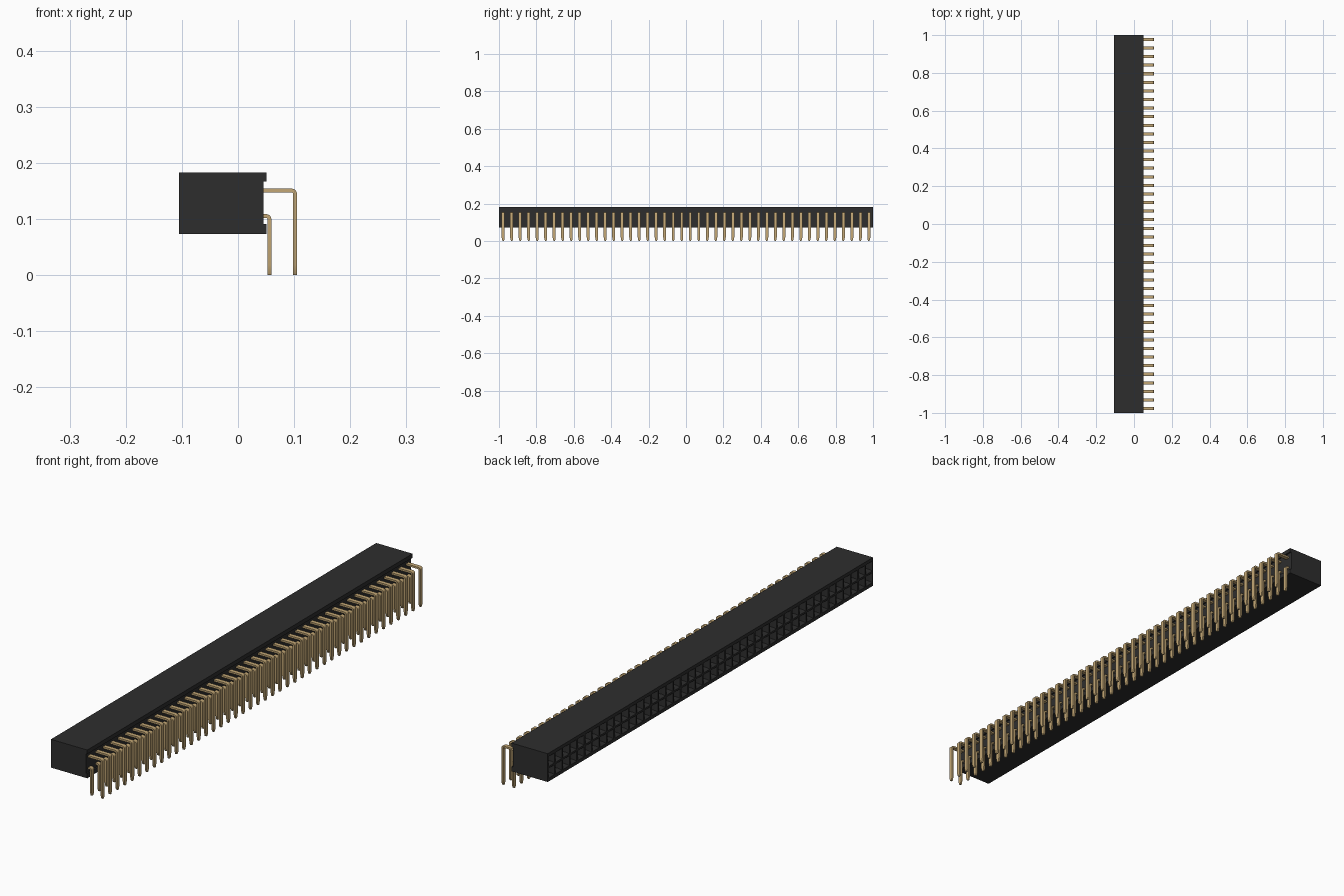
import bpy, bmesh, math
from mathutils import Vector

cube = bpy.data.objects.get("Cube")
if cube:
    bpy.data.objects.remove(cube)

COUNT = 44
PITCH = 2 / COUNT
BACK, FACE, LIP = -0.105, 0.045, 0.051      # housing x positions
BOTTOM, TOP = 0.073, 0.183
MID = (BOTTOM + TOP) / 2
ROW = 0.0455                                # socket row height


def material(name, color):
    m = bpy.data.materials.new(name)
    m.use_nodes = True
    m.diffuse_color = color
    bsdf = m.node_tree.nodes["Principled BSDF"]
    bsdf.inputs["Base Color"].default_value = color
    bsdf.inputs["Roughness"].default_value = 0.6
    return m


def add_object(name, bm, mat):
    bmesh.ops.recalc_face_normals(bm, faces=bm.faces)
    mesh = bpy.data.meshes.new(name)
    bm.to_mesh(mesh)
    bm.free()
    mesh.materials.append(mat)
    obj = bpy.data.objects.new(name, mesh)
    bpy.context.collection.objects.link(obj)
    return obj


plastic = material("black plastic", (0.027, 0.027, 0.027, 1))
gold = material("pale gold", (0.55, 0.39, 0.18, 1))

# Housing: C-shaped profile with a lip above and below the pins
bm = bmesh.new()
profile = [(BACK, BOTTOM), (LIP, BOTTOM), (LIP, BOTTOM + 0.018), (FACE, BOTTOM + 0.018),
           (FACE, TOP - 0.016), (LIP, TOP - 0.016), (LIP, TOP), (BACK, TOP)]
end = bm.faces.new([bm.verts.new((x, -1, z)) for x, z in profile])
moved = bmesh.ops.extrude_face_region(bm, geom=[end], use_keep_orig=True)["geom"]
bmesh.ops.translate(bm, vec=(0, 2, 0), verts=[v for v in moved if isinstance(v, bmesh.types.BMVert)])
bmesh.ops.recalc_face_normals(bm, faces=bm.faces)


def socket_faces():
    return [f for f in bm.faces if all(abs(v.co.x - BACK) < 1e-5 for v in f.verts)]


# Divide the mating face into a grid of cells
cuts = [(Vector((0, 0, MID + k * ROW)), Vector((0, 0, 1))) for k in (-1, 0, 1)]
cuts += [(Vector((0, -1 + i * PITCH, 0)), Vector((0, 1, 0))) for i in range(1, COUNT)]
for point, normal in cuts:
    faces = socket_faces()
    geom = faces + list({e for f in faces for e in f.edges}) + list({v for f in faces for v in f.verts})
    bmesh.ops.bisect_plane(bm, geom=geom, plane_co=point, plane_no=normal)

# Sink a funnel and a square hole into each cell
cells = [f for f in socket_faces() if abs(f.calc_center_median().z - MID) < ROW]
for thickness, depth in ((0.005, 0), (0.008, -0.01), (0, -0.07)):
    bmesh.ops.inset_individual(bm, faces=cells, thickness=thickness, depth=depth)
add_object("socket_housing", bm, plastic)


# Bent flat pins: a strip in x and z, widened along y, with narrowed tips
def pin_row(name, outer_x, top_z, thick=0.007, half_width=0.008, radius=0.009):
    steps = 5
    outer, inner = [(FACE - 0.005, top_z)], [(FACE - 0.005, top_z - thick)]
    for i in range(steps + 1):
        a = math.pi / 2 * (1 - i / steps)
        for line, r in ((outer, radius), (inner, radius - thick)):
            line.append((outer_x - radius + r * math.cos(a), top_z - radius + r * math.sin(a)))
    for z in (0.018, 0.006, 0):
        outer.append((outer_x, z))
        inner.append((outer_x - thick, z))
    bm = bmesh.new()
    rings = []
    for (xo, zo), (xi, zi) in zip(outer, inner):
        w = half_width * (0.4 if zo < 0.001 else 0.72 if zo < 0.01 else 1)
        rings.append([bm.verts.new(p) for p in
                      ((xo, -w, zo), (xo, w, zo), (xi, w, zi), (xi, -w, zi))])
    for a, b in zip(rings, rings[1:]):
        for k in range(4):
            n = (k + 1) % 4
            bm.faces.new((a[k], a[n], b[n], b[k]))
    bm.faces.new(rings[0])
    bm.faces.new(rings[-1])
    obj = add_object(name, bm, gold)
    obj.location.y = -1 + PITCH / 2
    array = obj.modifiers.new("repeat", 'ARRAY')
    array.count = COUNT
    array.use_relative_offset = False
    array.use_constant_offset = True
    array.constant_offset_displace = (0, PITCH, 0)
    bpy.ops.object.select_all(action='DESELECT')
    obj.select_set(True)
    bpy.context.view_layer.objects.active = obj
    bpy.ops.object.shade_smooth_by_angle(angle=math.radians(30))


pin_row("outer_pins", 0.105, 0.154)
pin_row("inner_pins", 0.0595, 0.1085)
